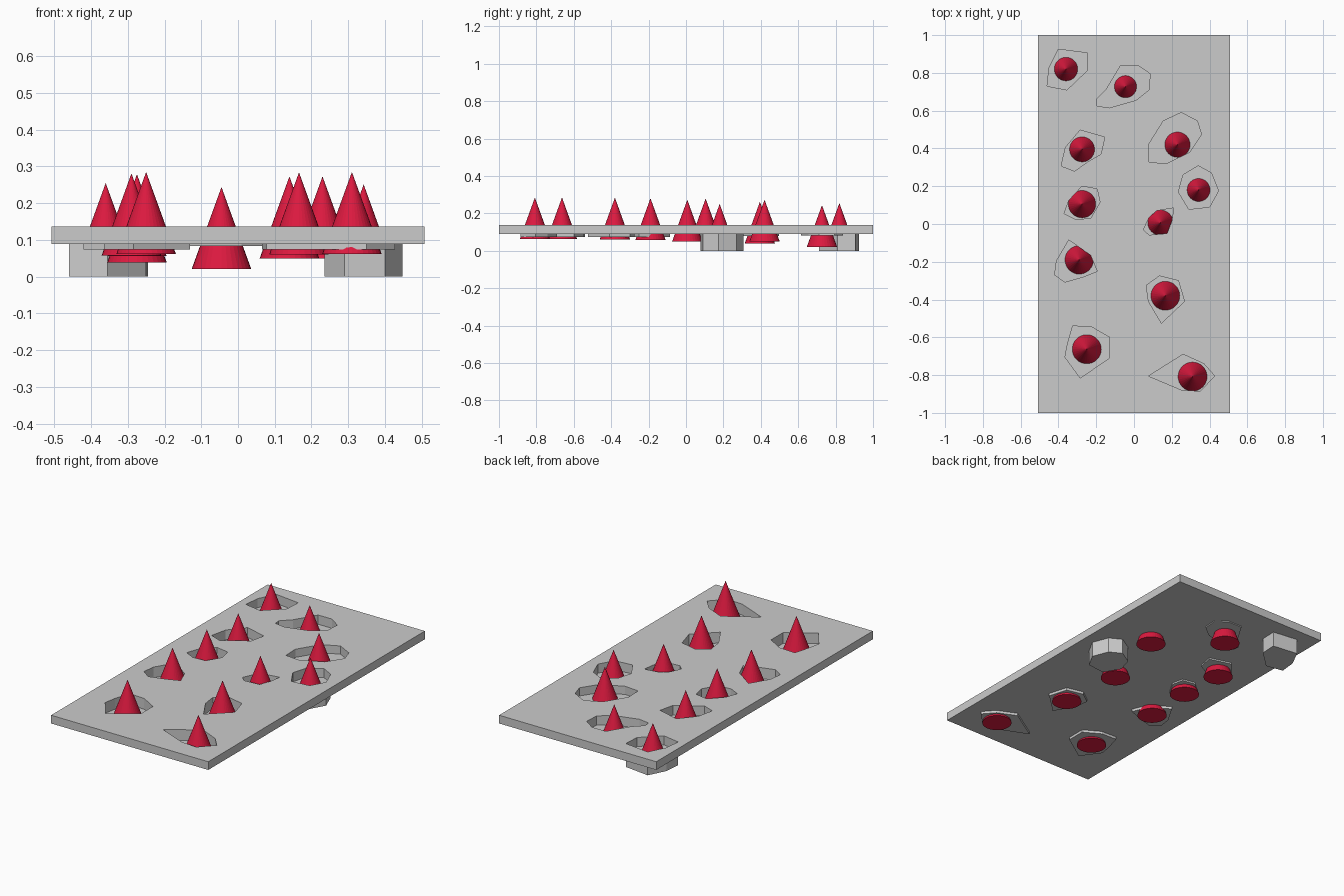
import bpy, bmesh

if "Cube" in bpy.data.objects:
    bpy.data.objects.remove(bpy.data.objects["Cube"])

TOP, UNDER, FLOOR = 0.137, 0.089, 0.084   # slab top, slab underside, floor inside deep pits
red = bpy.data.materials.new("spike_red")
red.diffuse_color = (0.72, 0.01, 0.05, 1)
red.use_nodes = True
red.node_tree.nodes["Principled BSDF"].inputs["Base Color"].default_value = red.diffuse_color
outlines = []


def spike(x, y, tip):
    h = 0.223
    bpy.ops.mesh.primitive_cone_add(vertices=32, radius1=0.081, depth=h,
                                    location=(x, y, tip - h / 2))
    ob = bpy.context.object
    ob.name = "spike"
    ob.data.materials.append(red)


def pit(cone, bottom, pts):
    """Spike in a polygonal pit whose walls hang down to 'bottom'."""
    spike(*cone)
    outlines.append(pts)
    bm = bmesh.new()
    low = [bm.verts.new((x, y, bottom)) for x, y in pts]
    bm.faces.new(low)
    if bottom < UNDER - 0.001:
        high = [bm.verts.new((x, y, UNDER)) for x, y in pts]
        for i in range(len(pts)):
            j = (i + 1) % len(pts)
            bm.faces.new((low[i], low[j], high[j], high[i]))
    if bottom < FLOOR - 0.02:
        bm.faces.new([bm.verts.new((x, y, FLOOR)) for x, y in pts])
    me = bpy.data.meshes.new("pit_floor")
    bm.to_mesh(me)
    bm.free()
    bpy.context.collection.objects.link(bpy.data.objects.new("pit_floor", me))


# Back pits
pit((-.36, .82, .255), 0, [(-.4, .925), (-.245, .905), (-.25, .81), (-.355, .71), (-.46, .73), (-.45, .825)])
pit((-.045, .727, .244), .083, [(-.07, .84), (.02, .84), (.085, .795), (.08, .71), (.01, .655),
                                (-.13, .615), (-.195, .625), (-.2, .66), (-.145, .715)])
# Middle pits
pit((.342, .18, .251), 0, [(.26, .26), (.34, .308), (.41, .27), (.447, .175), (.4, .09), (.29, .078), (.235, .17)])
pit((.23, .42, .273), UNDER, [(.25, .59), (.335, .545), (.357, .475), (.295, .38), (.17, .32),
                              (.08, .328), (.077, .42), (.155, .545)])
pit((-.275, .395, .262), .08, [(-.285, .497), (-.155, .46), (-.175, .37), (-.24, .333),
                               (-.315, .28), (-.385, .307), (-.363, .405)])
pit((-.275, .105, .279), .08, [(-.275, .2), (-.195, .185), (-.18, .115), (-.23, .03),
                               (-.31, .025), (-.37, .055), (-.345, .125)])
pit((.14, .007, .273), UNDER, [(.12, .07), (.21, .085), (.2, .015), (.175, -.05), (.08, -.058), (.05, -.03), (.08, .035)])
# Front pits
pit((-.29, -.19, .281), .074, [(-.345, -.085), (-.23, -.165), (-.195, -.25), (-.27, -.28),
                               (-.365, -.307), (-.42, -.27), (-.41, -.195)])
pit((.166, -.38, .284), .074, [(.135, -.275), (.235, -.3), (.267, -.41), (.145, -.525), (.077, -.41), (.065, -.325)])
pit((-.25, -.663, .285), .074, [(-.325, -.54), (-.225, -.545), (-.13, -.6), (-.13, -.71),
                                (-.285, -.815), (-.365, -.705), (-.352, -.635)])
pit((.31, -.808, .285), .074, [(.077, -.805), (.26, -.69), (.37, -.74), (.427, -.805), (.35, -.885), (.25, -.878)])

# Slab: filled 2D curve with the pit outlines as holes
cu = bpy.data.curves.new("slab", 'CURVE')
cu.dimensions = '2D'
cu.fill_mode = 'BOTH'
cu.extrude = (TOP - UNDER) / 2
for pts in [[(-.508, -1), (.508, -1), (.508, 1), (-.508, 1)]] + outlines:
    sp = cu.splines.new('POLY')
    sp.points.add(len(pts) - 1)
    for p, (x, y) in zip(sp.points, pts):
        p.co = (x, y, 0, 1)
    sp.use_cyclic_u = True
slab = bpy.data.objects.new("slab", cu)
slab.location.z = (TOP + UNDER) / 2
bpy.context.collection.objects.link(slab)
bpy.ops.object.select_all(action='DESELECT')
slab.select_set(True)
bpy.context.view_layer.objects.active = slab
bpy.ops.object.convert(target='MESH')
for poly in bpy.context.object.data.polygons:
    poly.use_smooth = False
